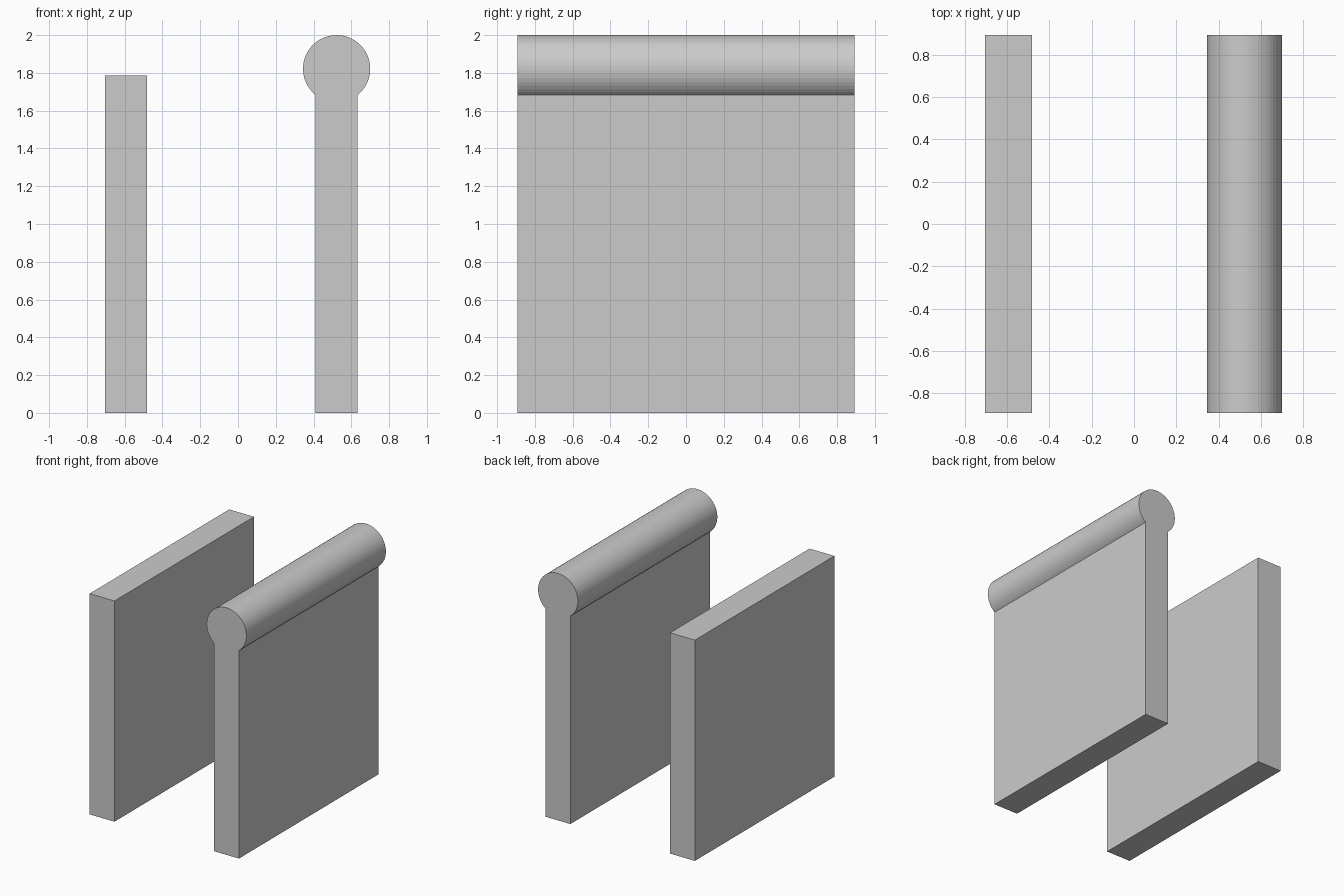
import bpy, bmesh, math

if "Cube" in bpy.data.objects:
    bpy.data.objects.remove(bpy.data.objects["Cube"])

DEPTH = 0.892        # half length along y
HALF_WALL = 0.111    # half thickness of both walls


def extrude_profile(name, points):
    """Make a solid by extruding an x-z outline along y."""
    bm = bmesh.new()
    face = bm.faces.new([bm.verts.new((x, -DEPTH, z)) for x, z in points])
    result = bmesh.ops.extrude_face_region(bm, geom=[face])
    moved = [g for g in result["geom"] if isinstance(g, bmesh.types.BMVert)]
    bmesh.ops.translate(bm, verts=moved, vec=(0, 2 * DEPTH, 0))
    bmesh.ops.recalc_face_normals(bm, faces=bm.faces)
    mesh = bpy.data.meshes.new(name)
    bm.to_mesh(mesh)
    bm.free()
    obj = bpy.data.objects.new(name, mesh)
    bpy.context.collection.objects.link(obj)
    return obj


# Plain wall on the left
cx = -0.593
extrude_profile("plain_wall", [(cx - HALF_WALL, 0), (cx + HALF_WALL, 0),
                               (cx + HALF_WALL, 1.787), (cx - HALF_WALL, 1.787)])

# Right wall with a round rail running along its top, as one keyhole outline
cx, radius, segments = 0.522, 0.178, 40
cz = 2.0 - radius
start = -math.acos(HALF_WALL / radius)
sweep = math.pi - 2 * start
outline = [(cx - HALF_WALL, 0), (cx + HALF_WALL, 0)]
for i in range(segments + 1):
    a = start + sweep * i / segments
    outline.append((cx + radius * math.cos(a), cz + radius * math.sin(a)))
extrude_profile("railed_wall", outline)
